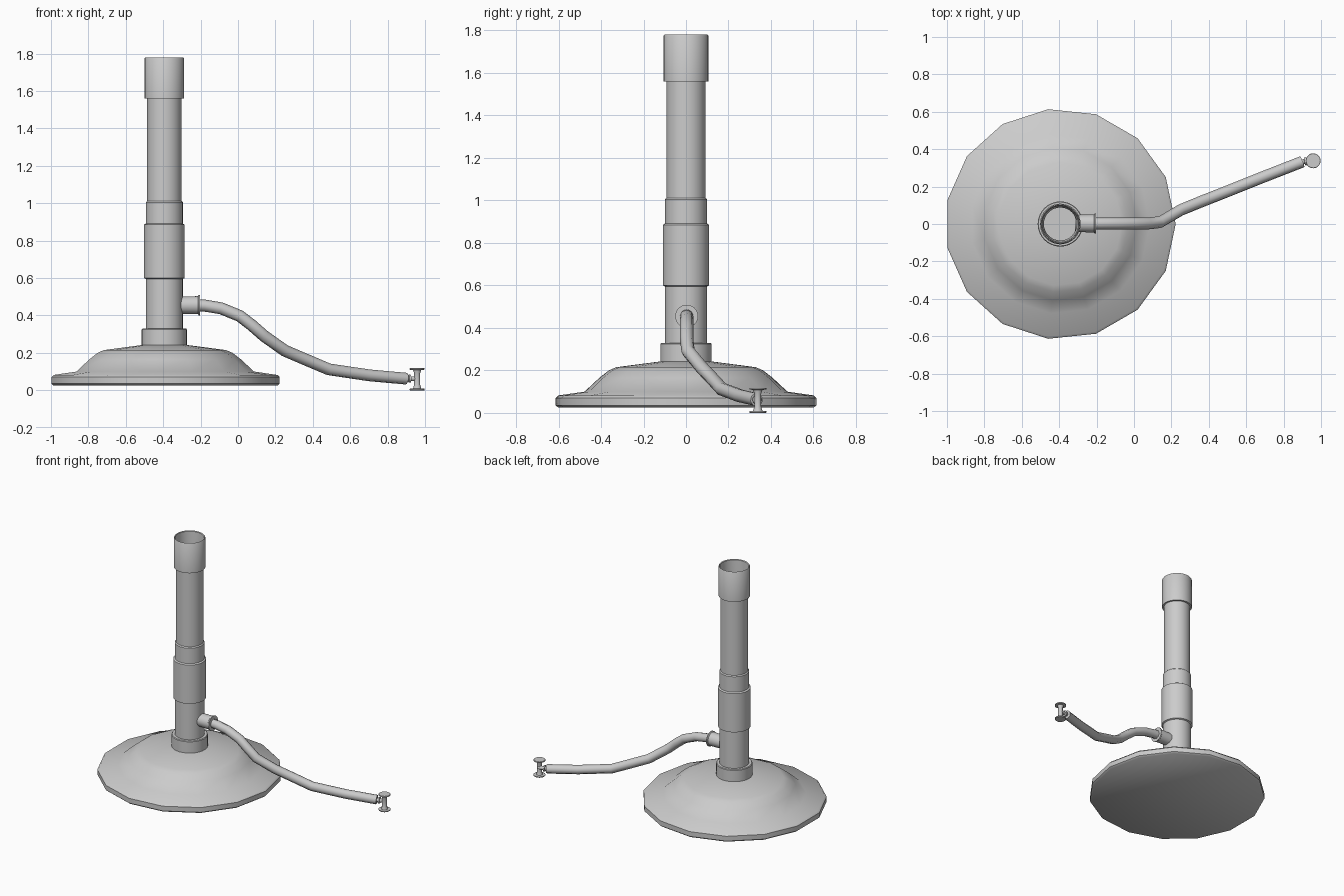
import bpy, bmesh, math
from mathutils import Vector

CX = -0.394  # burner axis


def lathe(name, profile, sides, loc, axis=(0, 0, 1), cap_start=False, cap_end=False, smooth=35):
    """Revolve (radius, height) points around an axis."""
    bm = bmesh.new()
    rings = []
    for r, h in profile:
        rings.append([bm.verts.new((r * math.cos(2 * math.pi * i / sides),
                                    r * math.sin(2 * math.pi * i / sides), h))
                      for i in range(sides)])
    for a, b in zip(rings, rings[1:]):
        for i in range(sides):
            j = (i + 1) % sides
            bm.faces.new((a[i], a[j], b[j], b[i]))
    if cap_start:
        bm.faces.new(rings[0][::-1])
    if cap_end:
        bm.faces.new(rings[-1])
    me = bpy.data.meshes.new(name)
    bm.to_mesh(me)
    bm.free()
    me.shade_smooth()
    me.set_sharp_from_angle(angle=math.radians(smooth))
    ob = bpy.data.objects.new(name, me)
    bpy.context.collection.objects.link(ob)
    ob.location = loc
    ob.rotation_mode = 'QUATERNION'
    ob.rotation_quaternion = Vector((0, 0, 1)).rotation_difference(Vector(axis))
    return ob


# Wide 15-sided foot with a domed top
lathe("base", [(0.605, 0.025), (0.617, 0.035), (0.617, 0.07), (0.605, 0.082),
               (0.48, 0.10), (0.41, 0.165), (0.365, 0.20), (0.33, 0.215), (0.10, 0.245)],
      15, (CX, 0, 0), cap_start=True, cap_end=True, smooth=42)

# Collar joining foot and column
lathe("base_collar", [(0.121, 0.23), (0.121, 0.325), (0.117, 0.33), (0.095, 0.33)], 32, (CX, 0, 0))

# Hollow upright: lower column, narrower barrel, wider flame head open at the top
lathe("barrel", [(0.099, 0.25), (0.099, 1.005), (0.092, 1.012), (0.092, 1.56),
                 (0.105, 1.56), (0.105, 1.775), (0.102, 1.78), (0.097, 1.775),
                 (0.088, 1.56), (0.088, 0.3)], 32, (CX, 0, 0), cap_end=True)

# Air adjustment sleeve
lathe("air_sleeve", [(0.098, 0.595), (0.109, 0.6), (0.109, 0.885), (0.098, 0.892)], 32, (CX, 0, 0))

# Gas inlet socket on the side of the column
lathe("gas_inlet", [(0.046, 0.0), (0.048, 0.10), (0.054, 0.105), (0.054, 0.112),
                    (0.03, 0.112)], 24, (-0.315, 0.003, 0.455), axis=(1, 0, 0))

# Flexible hose
path = [(-0.24, 0.003, 0.455), (-0.18, 0.003, 0.453), (-0.09, 0.003, 0.438), (0.01, 0.003, 0.397),
        (0.075, 0.003, 0.347), (0.14, 0.01, 0.290), (0.25, 0.075, 0.212), (0.36, 0.12, 0.165),
        (0.485, 0.169, 0.112), (0.70, 0.255, 0.08), (0.90, 0.333, 0.062)]
cu = bpy.data.curves.new("hose", 'CURVE')
cu.dimensions = '3D'
cu.bevel_depth = 0.032
cu.bevel_resolution = 2
cu.use_fill_caps = True
sp = cu.splines.new('POLY')
sp.points.add(len(path) - 1)
for p, co in zip(sp.points, path):
    p.co = (*co, 1)
sp.use_smooth = True
bpy.context.collection.objects.link(bpy.data.objects.new("hose", cu))

# Ribbed nipple at the hose end
lathe("hose_nipple", [(0.014, 0.0), (0.014, 0.018), (0.022, 0.020), (0.022, 0.030),
                      (0.013, 0.032), (0.013, 0.07)], 16, (0.893, 0.33, 0.062),
      axis=(0.93, 0.2, 0))

# Spool-shaped end fitting with two flanges
lathe("end_fitting", [(0.038, 0.0), (0.040, 0.002), (0.040, 0.008), (0.022, 0.010), (0.016, 0.03),
                      (0.016, 0.09), (0.022, 0.108), (0.040, 0.110), (0.040, 0.116), (0.038, 0.118)],
      20, (0.958, 0.338, 0), cap_start=True, cap_end=True)
